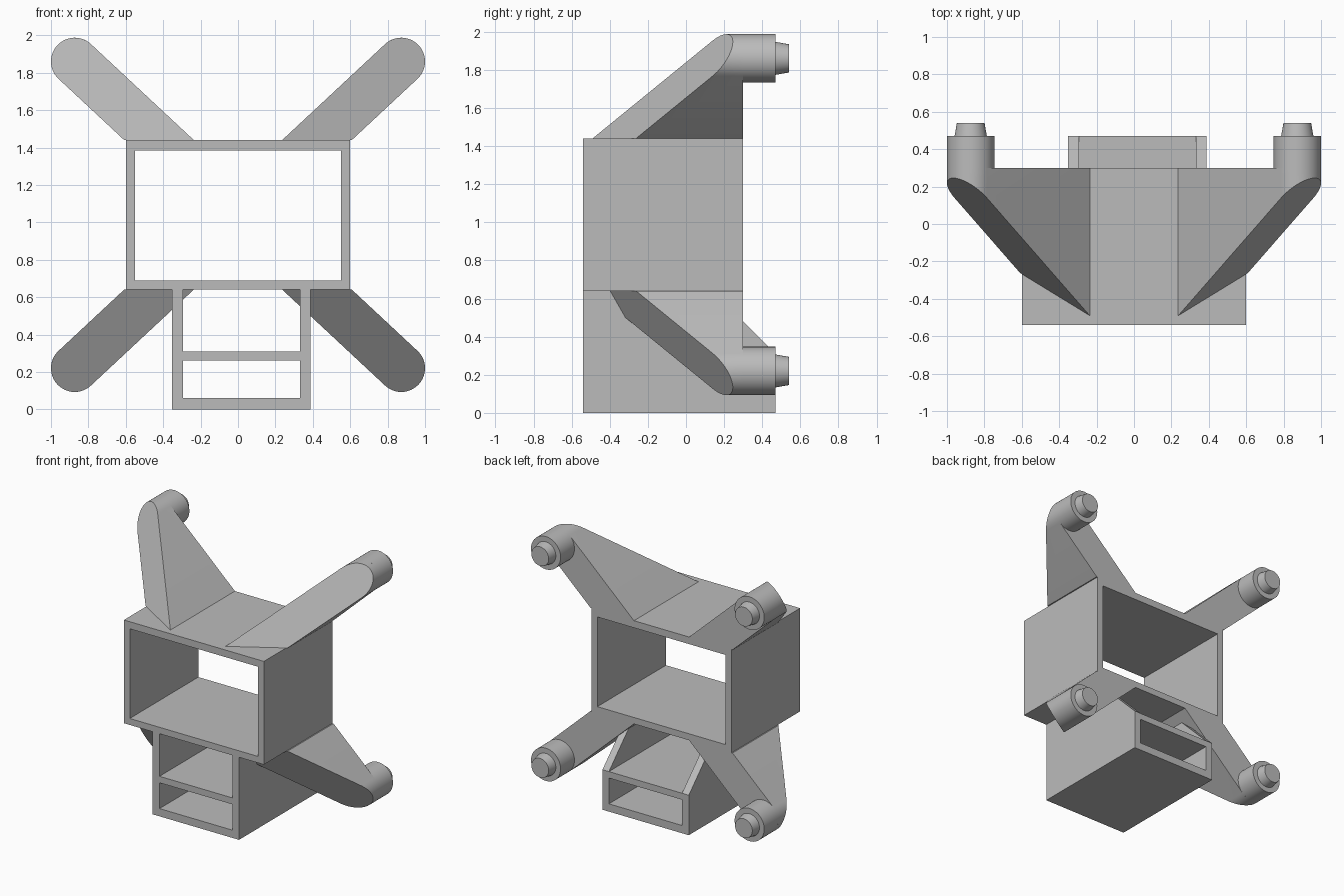
import bpy, bmesh
from math import sin, cos, pi, radians
from mathutils import Vector

if "Cube" in bpy.data.objects:
    bpy.data.objects.remove(bpy.data.objects["Cube"])

grey = bpy.data.materials.new("plain grey")
grey.use_nodes = True
grey.diffuse_color = (0.5, 0.5, 0.5, 1)
grey.node_tree.nodes["Principled BSDF"].inputs["Base Color"].default_value = (0.5, 0.5, 0.5, 1)


def loft(name, start, end, smooth=False):
    """Closed solid between two matching outlines."""
    bm = bmesh.new()
    a = [bm.verts.new(p) for p in start]
    b = [bm.verts.new(p) for p in end]
    bm.faces.new(a)
    bm.faces.new(b[::-1])
    for i in range(len(a)):
        j = (i + 1) % len(a)
        bm.faces.new((a[i], b[i], b[j], a[j]))
    bmesh.ops.recalc_face_normals(bm, faces=bm.faces)
    mesh = bpy.data.meshes.new(name)
    bm.to_mesh(mesh)
    bm.free()
    ob = bpy.data.objects.new(name, mesh)
    bpy.context.collection.objects.link(ob)
    mesh.materials.append(grey)
    if smooth:
        bpy.ops.object.select_all(action='DESELECT')
        bpy.context.view_layer.objects.active = ob
        ob.select_set(True)
        bpy.ops.object.shade_smooth_by_angle(angle=radians(30))
    return ob


def box(name, x0, x1, y0, y1, z0, z1):
    outline = [(x0, z0), (x1, z0), (x1, z1), (x0, z1)]
    return loft(name, [(x, y0, z) for x, z in outline], [(x, y1, z) for x, z in outline])


def cut(ob, cutter):
    cutter.hide_render = True
    mod = ob.modifiers.new("opening", 'BOOLEAN')
    mod.operation = 'DIFFERENCE'
    mod.solver = 'EXACT'
    mod.object = cutter
    bpy.context.view_layer.objects.active = ob
    bpy.ops.object.modifier_apply(modifier=mod.name)
    bpy.data.objects.remove(cutter)


FRONT, BACK, MID = -0.54, 0.30, 1.04

# Large open housing
housing = box("main_housing", -0.6, 0.6, FRONT, BACK, 0.64, 1.44)
cut(housing, box("main_opening", -0.55, 0.55, -1, 1, 0.69, 1.385))

# Lower tray: sloped rear shoulders, two openings
side = [(FRONT, 0), (0.47, 0), (0.47, 0.31), (0.14, 0.64), (FRONT, 0.64)]
tray = loft("lower_tray", [(-0.353, y, z) for y, z in side], [(0.387, y, z) for y, z in side])
cut(tray, box("lower_slot", -0.295, 0.332, -1, 1, 0.06, 0.26))
cut(tray, box("upper_slot", -0.295, 0.332, -1, 1, 0.31, 0.8))

# Arms with slanted fronts, round collars and tapered pegs
R, CX, CZ, BASE = 0.127, 0.873, 0.82, 0.40   # heights measured from the middle
THETA = radians(43)
along = Vector((cos(THETA), sin(THETA)))
tip = Vector((CX, CZ))
SEG = 48


def circle(r, y, sx, sz):
    return [(sx * (CX + r * cos(2 * pi * i / SEG)), y,
             MID + sz * (CZ + r * sin(2 * pi * i / SEG))) for i in range(SEG)]


root = CX - (CZ - BASE) * cos(THETA) / sin(THETA)
half = R / sin(THETA)
profile = [Vector((root - half, BASE)), Vector((root + half, BASE))]
for i in range(25):
    a = THETA - pi / 2 + pi * i / 24
    profile.append(tip + R * Vector((cos(a), sin(a))))


def front_y(p):
    return -0.49 + 0.837 * (p - profile[0]).dot(along)


for sx, side_name in ((1, "left"), (-1, "right")):
    for sz, level in ((1, "upper"), (-1, "lower")):
        tag = level + "_" + side_name
        loft(tag + "_arm",
             [(sx * p.x, front_y(p), MID + sz * p.y) for p in profile],
             [(sx * p.x, BACK, MID + sz * p.y) for p in profile], True)
        loft(tag + "_collar", circle(R, BACK, sx, sz), circle(R, 0.47, sx, sz), True)
        loft(tag + "_peg", circle(0.088, 0.46, sx, sz), circle(0.074, 0.54, sx, sz), True)
